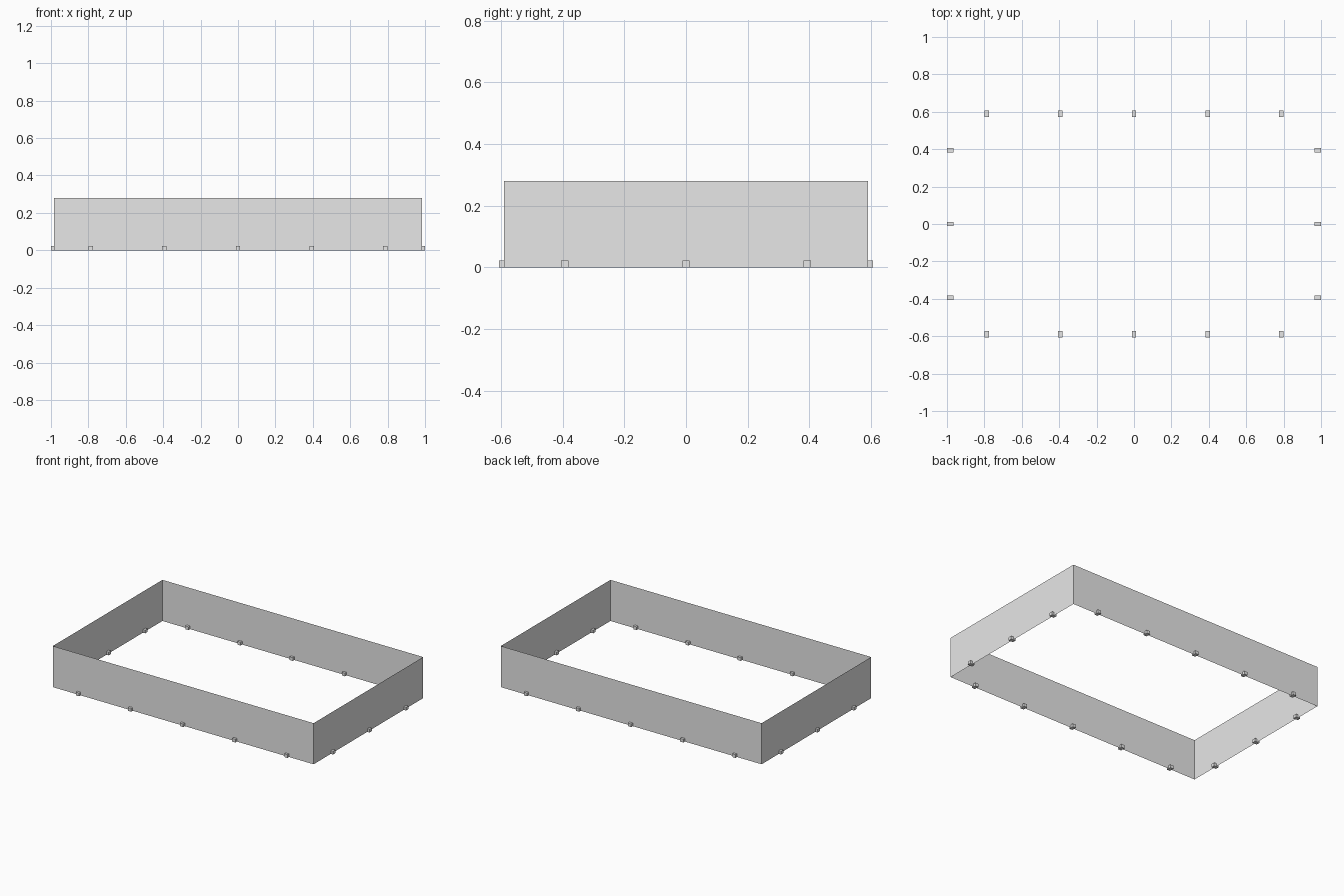
import bpy
import bmesh
from mathutils import Matrix

cube = bpy.data.objects.get("Cube")
if cube:
    bpy.data.objects.remove(cube, do_unlink=True)

HALF_X, HALF_Y, HEIGHT = 0.983, 0.59, 0.28
SPACING = 0.393
CLIP_WIDTH, CLIP_DEPTH, CLIP_HEIGHT = 0.024, 0.034, 0.022


def make_material(name, colour):
    mat = bpy.data.materials.new(name)
    mat.use_nodes = True
    mat.diffuse_color = colour
    mat.node_tree.nodes["Principled BSDF"].inputs["Base Color"].default_value = colour
    return mat


def add_object(name, bm, mat):
    mesh = bpy.data.meshes.new(name)
    bm.to_mesh(mesh)
    bm.free()
    mesh.materials.append(mat)
    obj = bpy.data.objects.new(name, mesh)
    bpy.context.collection.objects.link(obj)
    return obj


grey = make_material("plain grey", (0.8, 0.8, 0.8, 1))

# Paper-thin wall panels: a box without its top and bottom
bm = bmesh.new()
bmesh.ops.create_cube(bm, size=1, matrix=Matrix.Translation((0, 0, HEIGHT / 2))
                      @ Matrix.Diagonal((2 * HALF_X, 2 * HALF_Y, HEIGHT, 1)))
bm.normal_update()
caps = [f for f in bm.faces if abs(f.normal.z) > 0.5]
bmesh.ops.delete(bm, geom=caps, context="FACES_ONLY")
add_object("perimeter_walls", bm, grey)


# Small blocks straddling the foot of each wall
def add_clip(name, x, y, size_x, size_y):
    bm = bmesh.new()
    bmesh.ops.create_cube(bm, size=1, matrix=Matrix.Diagonal((size_x, size_y, CLIP_HEIGHT, 1)))
    clip = add_object(name, bm, grey)
    clip.location = (x, y, CLIP_HEIGHT / 2)


for side, sign in (("front", -1), ("back", 1)):
    for i in range(-2, 3):
        add_clip(f"{side}_clip_{i + 3}", i * SPACING, sign * HALF_Y, CLIP_WIDTH, CLIP_DEPTH)
for side, sign in (("right", -1), ("left", 1)):
    for i in range(-1, 2):
        add_clip(f"{side}_clip_{i + 2}", sign * HALF_X, i * SPACING, CLIP_DEPTH, CLIP_WIDTH)
